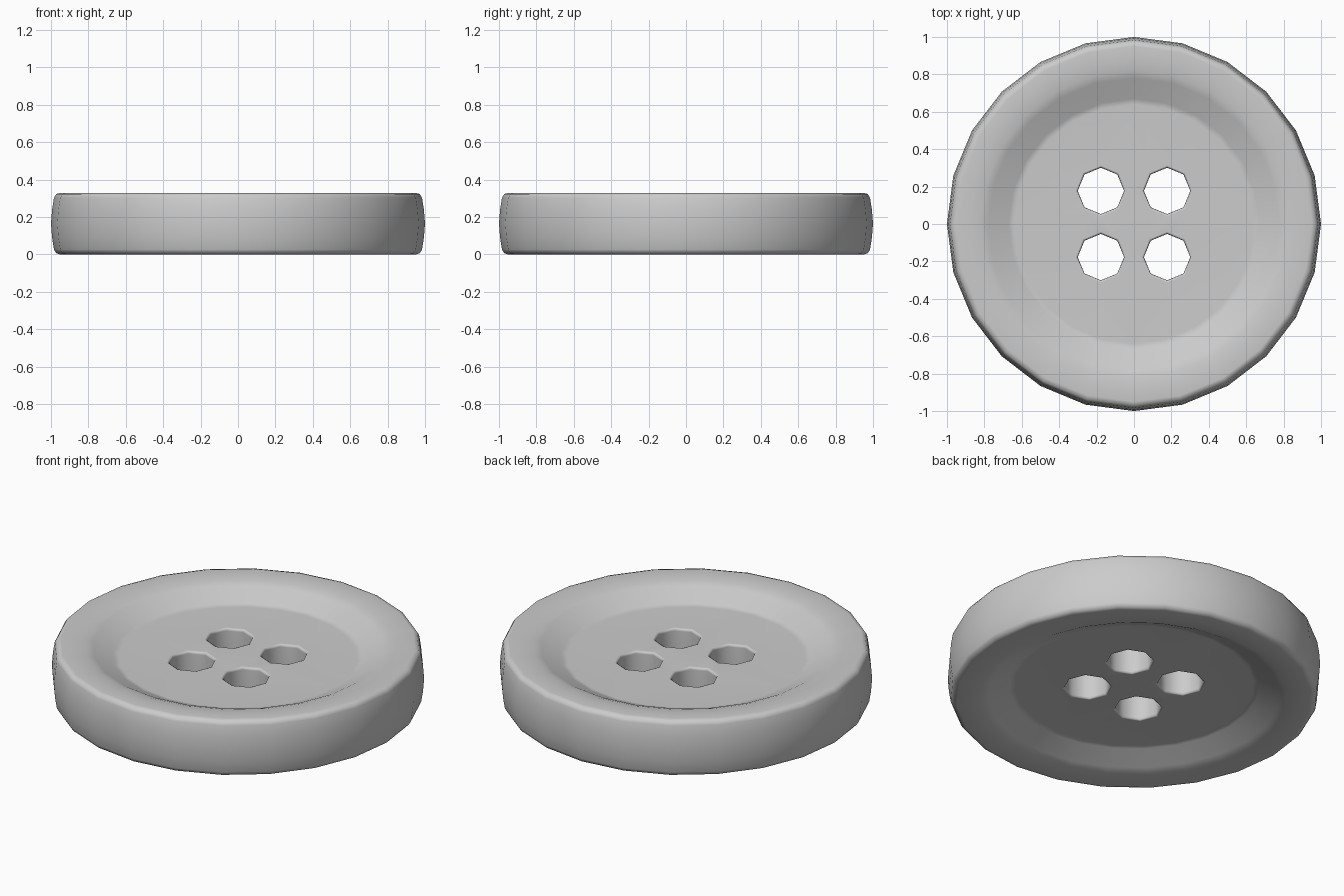
import bpy, bmesh
from math import cos, sin, pi

if "Cube" in bpy.data.objects:
    bpy.data.objects.remove(bpy.data.objects["Cube"])

HEIGHT, FLOOR = 0.33, 0.25
SIDES, HOLE_SIDES = 24, 8

# Upper half of the lathe profile (radius, z), mirrored for the underside
upper = [(0.64, FLOOR), (0.67, 0.256), (0.78, 0.31), (0.82, 0.323), (0.88, 0.329),
         (0.95, HEIGHT), (0.972, 0.323), (0.984, 0.303), (0.994, 0.24)]
profile = upper + [(1.0, HEIGHT / 2)] + [(r, HEIGHT - z) for r, z in reversed(upper)]

bm = bmesh.new()


def ring(cx, cy, r, z, n):
    return [bm.verts.new((cx + r * cos(2 * pi * i / n), cy + r * sin(2 * pi * i / n), z))
            for i in range(n)]


def skin(rings):
    for a, b in zip(rings, rings[1:]):
        n = len(a)
        for i in range(n):
            j = (i + 1) % n
            bm.faces.new((a[i], b[i], b[j], a[j]))


def loop_edges(r):
    return [bm.edges.get((r[i], r[(i + 1) % len(r)])) for i in range(len(r))]


# Round body with raised rim
body = [ring(0, 0, r, z, SIDES) for r, z in profile]
skin(body)

# Four thread holes with softened edges
hole_profile = [(0.136, FLOOR), (0.127, FLOOR - 0.004), (0.124, FLOOR - 0.015)]
hole_profile += [(r, HEIGHT - z) for r, z in reversed(hole_profile)]
holes = []
for sx in (-1, 1):
    for sy in (-1, 1):
        rings = [ring(0.177 * sx, 0.177 * sy, r, z, HOLE_SIDES) for r, z in hole_profile]
        skin(rings)
        holes.append(rings)

# Flat recessed floors around the holes, top and underside
for k in (0, -1):
    edges = loop_edges(body[k])
    for h in holes:
        edges += loop_edges(h[k])
    bmesh.ops.triangle_fill(bm, edges=edges, use_beauty=True, use_dissolve=False,
                            normal=(0, 0, 1 if k == 0 else -1))

bmesh.ops.recalc_face_normals(bm, faces=bm.faces[:])
for f in bm.faces:
    f.smooth = True
mesh = bpy.data.meshes.new("button")
bm.to_mesh(mesh)
bm.free()
button = bpy.data.objects.new("button", mesh)
bpy.context.collection.objects.link(button)

# Keep the large flat floors looking flat under smooth shading
button.modifiers.new("weighted_normals", 'WEIGHTED_NORMAL')
